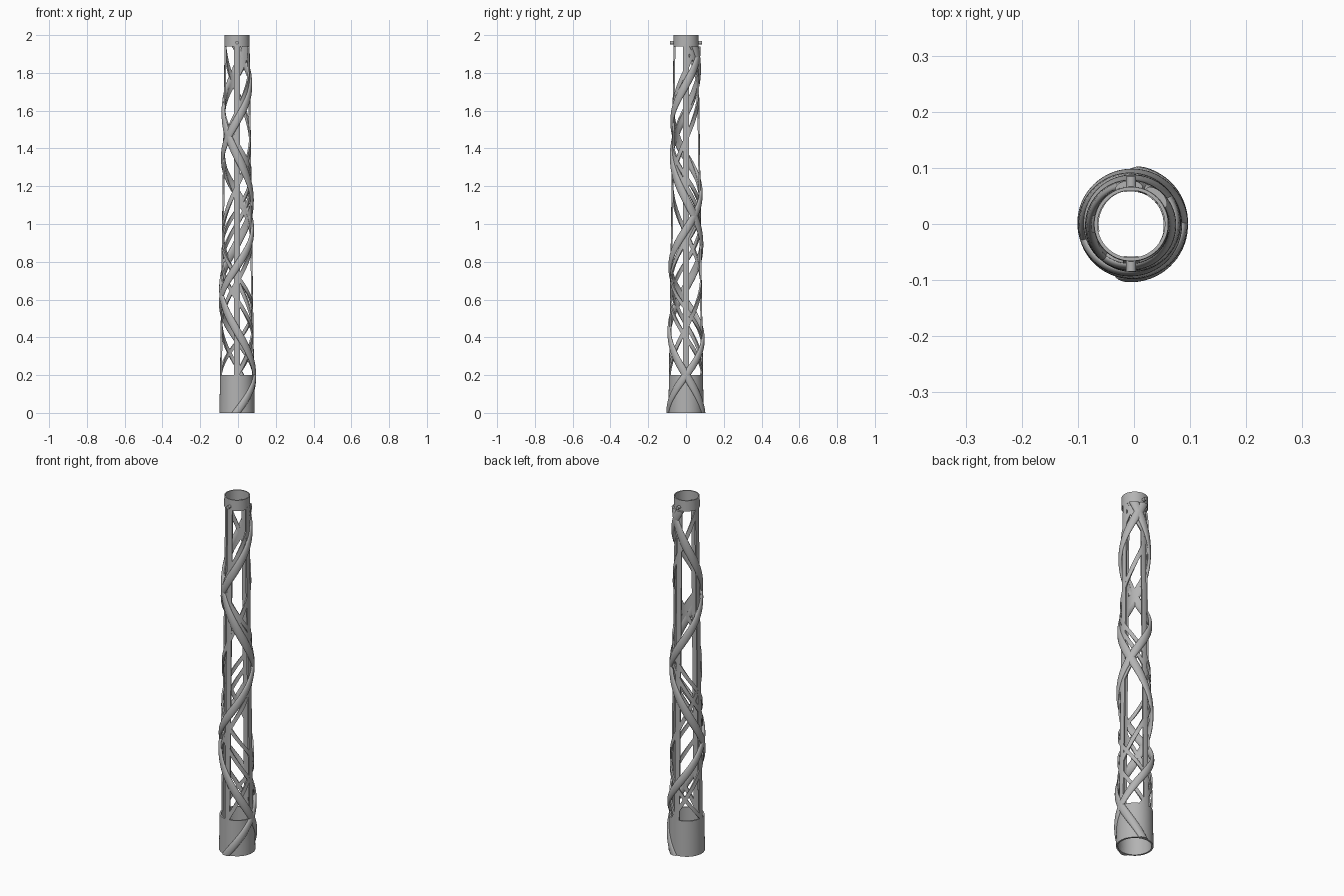
import bpy, bmesh, math

cube = bpy.data.objects.get("Cube")
if cube:
    bpy.data.objects.remove(cube)

AXIS_X = -0.005
R_BASE, R_TOP = 0.093, 0.067
TAU = 2 * math.pi
RIGHT, BACK, LEFT, FRONT = 0, TAU / 4, TAU / 2, TAU * 3 / 4

grey = bpy.data.materials.new("plain_grey")
grey.use_nodes = True
grey.diffuse_color = (0.45, 0.45, 0.45, 1)
grey.node_tree.nodes["Principled BSDF"].inputs["Base Color"].default_value = (0.45, 0.45, 0.45, 1)


def radius(z):
    return R_BASE + (R_TOP - R_BASE) * min(z / 1.9, 1)


def finish(name, bm):
    bmesh.ops.recalc_face_normals(bm, faces=bm.faces)
    mesh = bpy.data.meshes.new(name)
    bm.to_mesh(mesh)
    bm.free()
    mesh.materials.append(grey)
    obj = bpy.data.objects.new(name, mesh)
    bpy.context.collection.objects.link(obj)
    bpy.ops.object.select_all(action="DESELECT")
    obj.select_set(True)
    bpy.context.view_layer.objects.active = obj
    bpy.ops.object.shade_smooth_by_angle(angle=math.radians(40))
    return obj


def sweep(name, section, z0, z1, angle_at, steps):
    """Carry a level section of (along, outward) offsets up the tapered wall."""
    bm = bmesh.new()
    rings = []
    for i in range(steps + 1):
        z = z0 + (z1 - z0) * i / steps
        ring = []
        for along, out in section:
            r = radius(z) + out
            a = angle_at(z) + along / radius(z)
            ring.append(bm.verts.new((AXIS_X + r * math.cos(a), r * math.sin(a), z)))
        rings.append(ring)
    n = len(section)
    for low, high in zip(rings, rings[1:]):
        for k in range(n):
            j = (k + 1) % n
            bm.faces.new((low[k], low[j], high[j], high[k]))
    bm.faces.new(rings[0])
    bm.faces.new(rings[-1])
    return finish(name, bm)


def helix(start_angle, start_z, pitch):
    return lambda z: start_angle + TAU * (z - start_z) / pitch


def lathe(name, profile, sides=96):
    bm = bmesh.new()
    rings = [[bm.verts.new((AXIS_X + r * math.cos(TAU * k / sides),
                            r * math.sin(TAU * k / sides), z))
              for k in range(sides)] for r, z in profile]
    for low, high in zip(rings, rings[1:] + rings[:1]):
        for k in range(sides):
            j = (k + 1) % sides
            bm.faces.new((low[k], low[j], high[j], high[k]))
    return finish(name, bm)


def strip_section(width):
    h = width / 2
    steps = [-h, -h / 2, 0, h / 2, h]
    return [(a, 0.0) for a in steps] + [(a, -0.009) for a in reversed(steps)]


# Solid sleeves at both ends
lathe("bottom_collar", [(R_BASE - 0.009, 0), (R_BASE, 0), (radius(0.2), 0.2),
                        (radius(0.2) - 0.009, 0.2)])
lathe("top_ring", [(0.06, 1.94), (0.067, 1.94), (0.066, 2), (0.06, 2)])

# Four straight ribs
for label, a in (("right", RIGHT), ("back", BACK), ("left", LEFT), ("front", FRONT)):
    sweep(label + "_rib", strip_section(0.03), 0.19, 1.95, lambda z, a=a: a, 24)

# Two heavy rounded strands wound in opposite directions
rounded = [(0.024 * math.cos(TAU * k / 20), 0.001 + 0.010 * math.sin(TAU * k / 20))
           for k in range(20)]
sweep("rising_strand", rounded, 0, 1.94, helix(RIGHT, 0.2, 0.77), 160)
sweep("counter_strand", rounded, 0, 1.94, helix(RIGHT, 0.2, -0.93), 160)

# Thin flat bands of the lattice
bands = (("rising_band_a", FRONT, 0.20, 1.0), ("rising_band_b", LEFT, 0.47, 0.9),
         ("counter_band_a", LEFT, 0.20, -0.7), ("counter_band_b", FRONT, 0.60, -0.8))
for name, angle, z, pitch in bands:
    sweep(name, strip_section(0.024), 0.18, 1.95, helix(angle, z, pitch), 140)

# Locking pins near the top, front and back
for label, side in (("front", -1), ("back", 1)):
    bpy.ops.mesh.primitive_cylinder_add(vertices=24, radius=0.009, depth=0.023,
                                        location=(AXIS_X, side * 0.0735, 1.96),
                                        rotation=(math.pi / 2, 0, 0))
    pin = bpy.context.object
    pin.name = label + "_pin"
    pin.data.materials.append(grey)
    bpy.ops.object.shade_smooth_by_angle(angle=math.radians(40))
